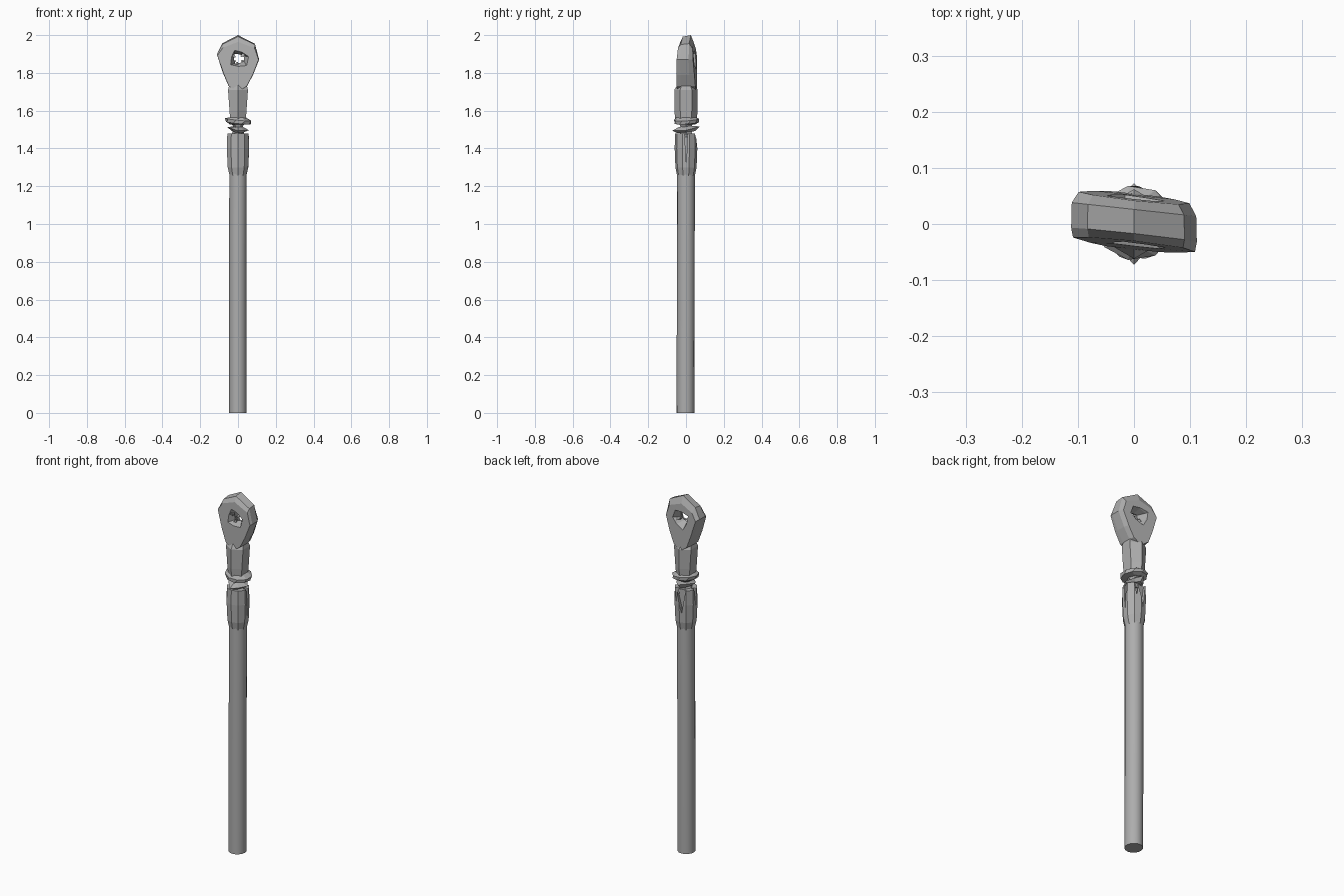
import bpy, bmesh, math
from mathutils import Vector, Matrix

cube = bpy.data.objects.get("Cube")
if cube:
    bpy.data.objects.remove(cube, do_unlink=True)

grey = bpy.data.materials.new("stone grey")
grey.use_nodes = True
grey.diffuse_color = (0.42, 0.42, 0.42, 1)
grey.node_tree.nodes["Principled BSDF"].inputs["Base Color"].default_value = grey.diffuse_color


def loft(name, rings, smooth=False):
    """Skin a list of equal-length point rings and cap both ends."""
    bm = bmesh.new()
    rows = [[bm.verts.new(p) for p in ring] for ring in rings]
    n = len(rows[0])
    for a, b in zip(rows, rows[1:]):
        for i in range(n):
            bm.faces.new((a[i], a[(i + 1) % n], b[(i + 1) % n], b[i]))
    bm.faces.new(rows[0])
    bm.faces.new(rows[-1])
    bmesh.ops.recalc_face_normals(bm, faces=bm.faces)
    mesh = bpy.data.meshes.new(name)
    bm.to_mesh(mesh)
    bm.free()
    mesh.materials.append(grey)
    obj = bpy.data.objects.new(name, mesh)
    bpy.context.collection.objects.link(obj)
    if smooth:
        bpy.ops.object.select_all(action="DESELECT")
        obj.select_set(True)
        bpy.context.view_layer.objects.active = obj
        bpy.ops.object.shade_smooth_by_angle(angle=math.radians(35))
    return obj


def ring(z, rx, ry, n, cx=0, cy=0, turn=0.0, tilt=(0, 0), jag=0.0):
    """Elliptical ring around z; tilt slopes it, jag alternates the radius."""
    pts = []
    for i in range(n):
        a = math.tau * i / n + turn
        k = 1 - jag * (i % 2)
        x, y = cx + rx * k * math.cos(a), cy + ry * k * math.sin(a)
        pts.append((x, y, z + tilt[0] * x + tilt[1] * y))
    return pts


def cut(obj, name, rings):
    cutter = loft(name, rings)
    cutter.hide_render = True
    cutter.hide_viewport = True
    cutter.display_type = "WIRE"
    mod = obj.modifiers.new(name, "BOOLEAN")
    mod.operation = "DIFFERENCE"
    mod.object = cutter
    mod.solver = "EXACT"


# Long round shaft
loft("shaft", [ring(0, .046, .047, 16, -.001, -.003),
               ring(.8, .046, .047, 16, -.001, -.001),
               ring(1.3, .046, .047, 16)], True)

# Flared sleeve with chipped slots at the top
sleeve = loft("sleeve", [ring(1.255, .046, .047, 10, turn=.3),
                         ring(1.30, .057, .056, 10, turn=.3),
                         ring(1.40, .062, .06, 10, turn=.3),
                         ring(1.48, .059, .058, 10, turn=.3)])


def wedge(angle, low, half, depth):
    """Triangular notch, pointed at the bottom, cutting in from one side."""
    turn = Matrix.Rotation(angle, 3, "Z")
    flat = [(-half, 1.50), (half, 1.50), (half * .2, low)]
    return [[turn @ Vector((d, s, z)) for s, z in flat] for d in (depth, .1)]


for i, (deg, low, half, depth) in enumerate([(0, 1.32, .009, .035), (95, 1.35, .03, .04),
                                             (180, 1.38, .01, .04), (62, 1.41, .014, .035)]):
    cut(sleeve, f"sleeve_notch_{i}", wedge(math.radians(deg), low, half, depth))

# Pinched core and the two tilted, jagged discs around it
loft("pinched_core", [ring(1.46, .045, .045, 6), ring(1.505, .018, .03, 6),
                      ring(1.54, .04, .045, 6)])
loft("lower_disc", [ring(1.488, .03, .05, 8, turn=math.pi / 2, tilt=(-.1, .1)),
                    ring(1.505, .058, .073, 8, turn=math.pi / 2, tilt=(-.15, .15), jag=.25),
                    ring(1.516, .02, .04, 8, turn=math.pi / 2, tilt=(.1, .1))])
loft("collar", [ring(1.528, .045, .05, 9, turn=.1),
                ring(1.535, .068, .066, 9, .002, .002, .1, (-.1, .06)),
                ring(1.553, .072, .067, 9, .002, .002, .35, (-.1, .06)),
                ring(1.565, .042, .055, 9, turn=.35)])

# Six-sided neck with an edge at front and back
side = math.pi / 2
loft("neck", [ring(1.54, .047, .057, 6, turn=side),
              ring(1.60, .052, .061, 6, turn=side),
              ring(1.71, .061, .062, 6, turn=side),
              ring(1.745, .05, .04, 6, turn=side)])

# Flat pear-shaped head with bevelled crown, slightly skewed
outline = [(0, 2.0), (-.083, 1.957), (-.112, 1.90), (-.08, 1.80), (-.05, 1.73),
           (0, 1.70), (.048, 1.73), (.08, 1.79), (.112, 1.87), (.09, 1.955)]


def head_ring(y, top, width, lean):
    """Outline slice at depth y, shrunk at the crown and at the sides."""
    pts = []
    for x, z in outline:
        drop = top * max(0, (z - 1.87) / .13)
        px = x * width
        pts.append((px, y - .11 * px + lean * max(0, z - 1.75), z - drop))
    return pts


head = loft("head", [head_ring(-.045, .036, .97, .06), head_ring(-.022, .008, 1, .02),
                     head_ring(.026, 0, .99, 0), head_ring(.054, .04, .88, -.05)])


# Rough hourglass-shaped eye through the head
def eye_ring(y, r, turn, n=7):
    return [(r * k * math.cos(a) + .002, y, 1.875 + r * k * math.sin(a))
            for i in range(n)
            for a, k in [(math.tau * i / n + turn, 1 - .25 * (i % 2))]]


cut(head, "eye_cutter", [eye_ring(-.08, .075, .2), eye_ring(-.035, .052, .2),
                         eye_ring(0, .032, .5), eye_ring(.04, .052, .8),
                         eye_ring(.08, .075, .8)])

# Broken shards lodged on the rim of the eye
for i, (deg, depth) in enumerate([(40, -.025), (150, -.02), (215, .015), (330, .02), (255, -.01)]):
    a = math.radians(deg)
    out = Vector((math.cos(a), 0, math.sin(a)))
    across = Vector((-out.z, 0, out.x))
    mid = Vector((.002, depth, 1.875))
    loft(f"eye_shard_{i}", [[mid + out * r + across * s * w + Vector((0, d, 0))
                             for s, d in ((-1, -.008), (1, -.004), (0, .012))]
                            for r, w in ((.055, .014), (.018, .004))])
